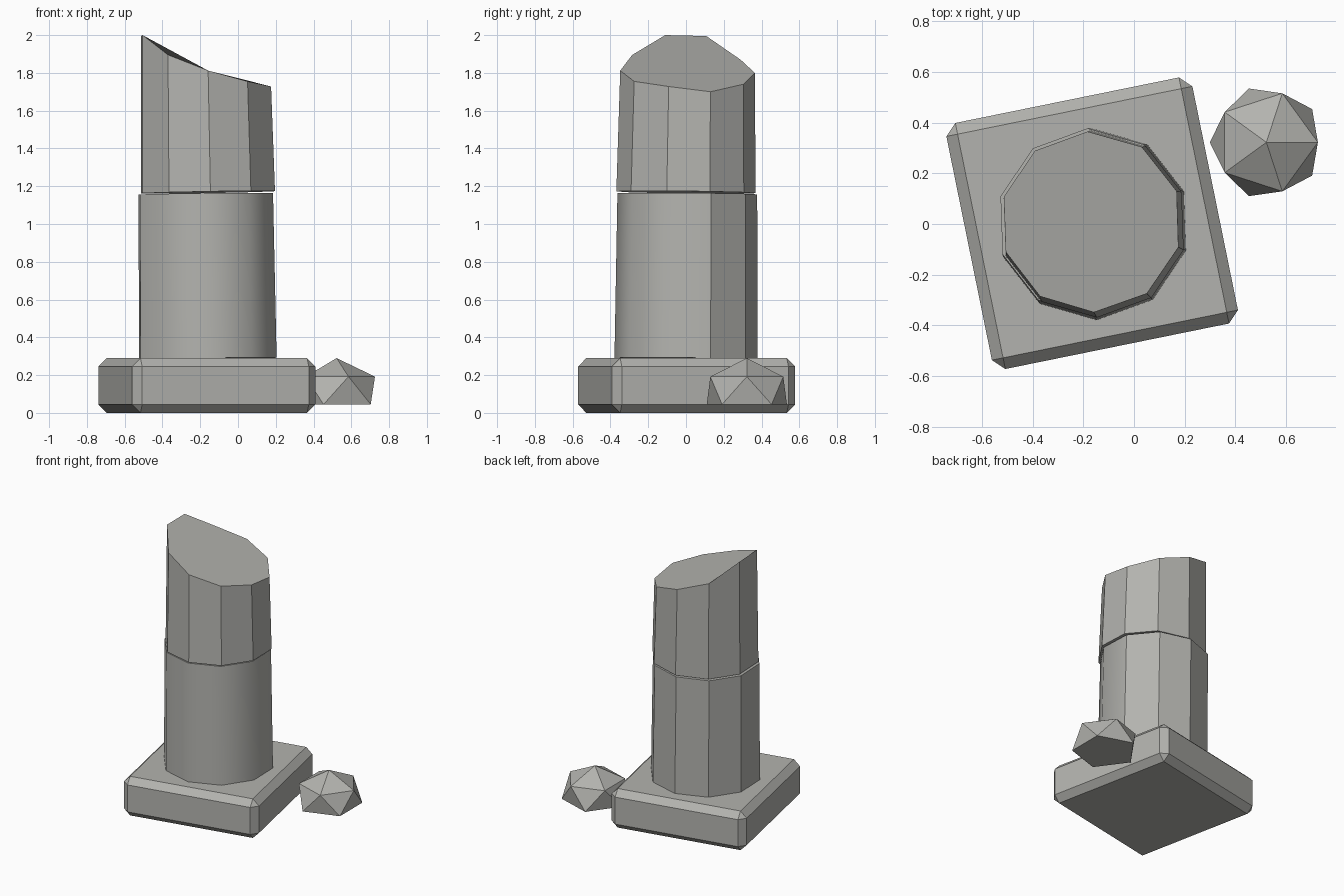
import bpy, bmesh
from math import cos, sin, radians
from mathutils import Matrix

if "Cube" in bpy.data.objects:
    bpy.data.objects.remove(bpy.data.objects["Cube"])

stone = bpy.data.materials.new("grey_stone")
stone.use_nodes = True
COLOUR = (0.45, 0.45, 0.425, 1)
stone.diffuse_color = COLOUR
stone.node_tree.nodes["Principled BSDF"].inputs["Base Color"].default_value = COLOUR


def finish(name, bm):
    bmesh.ops.recalc_face_normals(bm, faces=bm.faces[:])
    mesh = bpy.data.meshes.new(name)
    bm.to_mesh(mesh)
    bm.free()
    mesh.materials.append(stone)
    obj = bpy.data.objects.new(name, mesh)
    bpy.context.collection.objects.link(obj)
    return obj


def drum(name, z0, tops, centre, radius, taper, lean, smooth_sides=()):
    """Ten-sided, slightly leaning column piece with a top height per corner."""
    bm = bmesh.new()
    angles = [radians(20 + 36 * i) for i in range(10)]
    bottom, top = [], []
    for a, z in zip(angles, tops):
        x, y = radius * cos(a), radius * sin(a)
        low = z0 - lean[0] * x - lean[1] * y
        h = z - z0
        r = radius - taper * h
        bottom.append(bm.verts.new((centre[0] + x, centre[1] + y, low)))
        top.append(bm.verts.new((centre[0] + lean[0] * h + r * cos(a),
                                 centre[1] + lean[1] * h + r * sin(a), z)))
    bm.faces.new(bottom[::-1])
    bm.faces.new(top)
    for i in range(10):
        j = (i + 1) % 10
        side = bm.faces.new((bottom[i], bottom[j], top[j], top[i]))
        side.smooth = i in smooth_sides
    # Rims stay crisp
    for ring in (bottom, top):
        for i in range(10):
            bm.edges.get((ring[i - 1], ring[i])).smooth = False
    # The corners bounding the worn, rounded side stay crisp too
    for i in range(10):
        if i not in smooth_sides or i - 1 not in smooth_sides:
            bm.edges.get((bottom[i], top[i])).smooth = False
    return finish(name, bm)


# Square plinth with chamfered edges
bm = bmesh.new()
bmesh.ops.create_cube(bm, size=1, matrix=Matrix.Diagonal((0.99, 0.99, 0.29, 1)))
bmesh.ops.bevel(bm, geom=bm.edges[:], offset=0.045, segments=1, affect='EDGES')
plinth = finish("plinth", bm)
plinth.location = (-0.165, 0.003, 0.145)
plinth.rotation_euler.z = radians(11.5)

# Lower column piece, rounded on the front
lean = (-0.012, 0.008)
level = [1.16 - 0.37 * (lean[0] * cos(radians(20 + 36 * i)) + lean[1] * sin(radians(20 + 36 * i)))
         for i in range(10)]
drum("lower_column", 0.288, level, (-0.16, 0), 0.379, 0.01, lean, range(5, 10))

# Upper column piece, broken off at a slant
break_heights = [1.70, 1.74, 1.80, 1.87, 1.995, 2.0, 1.895, 1.812, 1.755, 1.728]
drum("upper_column", 1.168, break_heights, (-0.159, 0), 0.369, 0.0195, (-0.018, 0.0125))

# Fallen rock with a flat underside
bm = bmesh.new()
bmesh.ops.create_icosphere(bm, subdivisions=1, radius=1)
for v in bm.verts:
    upper = v.co.z > 0
    spread = (0.203 if upper else 0.223) / 0.894
    v.co.x *= spread
    v.co.y *= spread
    v.co.z = 0.29 if v.co.z > 0.9 else 0.192 if upper else 0.045
rock = finish("fallen_rock", bm)
rock.location = (0.522, 0.322, 0)
